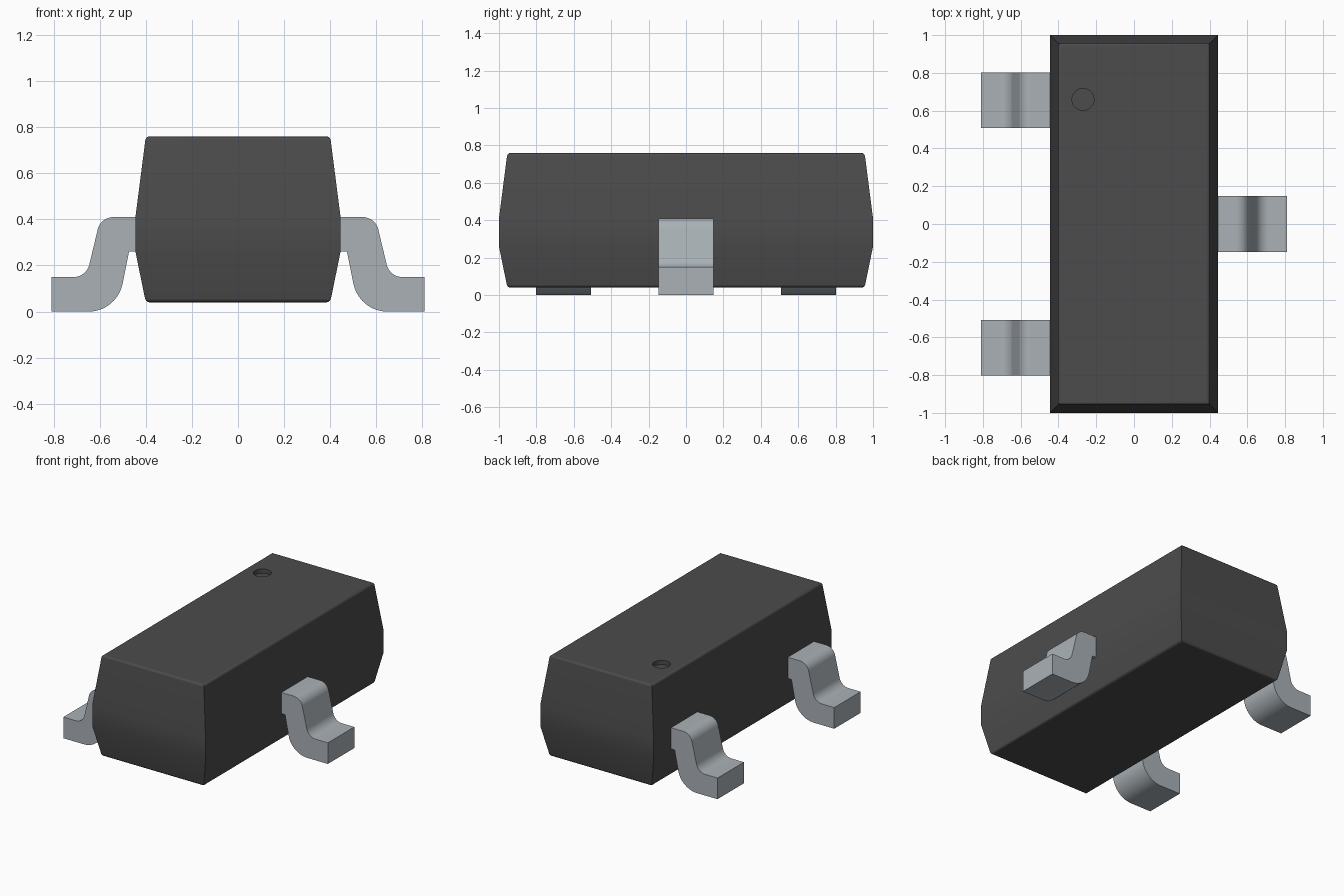
import bpy, bmesh, math
from mathutils import Vector

cube = bpy.data.objects.get("Cube")
if cube:
    bpy.data.objects.remove(cube, do_unlink=True)


def material(name, rgb, roughness, metallic=0.0):
    m = bpy.data.materials.new(name)
    m.use_nodes = True
    m.diffuse_color = (*rgb, 1)
    bsdf = m.node_tree.nodes["Principled BSDF"]
    bsdf.inputs["Base Color"].default_value = (*rgb, 1)
    bsdf.inputs["Roughness"].default_value = roughness
    bsdf.inputs["Metallic"].default_value = metallic
    return m


def make_object(name, bm, mat):
    bmesh.ops.recalc_face_normals(bm, faces=bm.faces)
    mesh = bpy.data.meshes.new(name)
    bm.to_mesh(mesh)
    bm.free()
    obj = bpy.data.objects.new(name, mesh)
    bpy.context.collection.objects.link(obj)
    mesh.materials.append(mat)
    return obj


def activate(obj):
    bpy.ops.object.select_all(action='DESELECT')
    obj.select_set(True)
    bpy.context.view_layer.objects.active = obj


def smooth(obj):
    activate(obj)
    bpy.ops.object.shade_smooth_by_angle(angle=math.radians(35))
    obj.modifiers.new("Weighted normals", 'WEIGHTED_NORMAL').keep_sharp = True


plastic = material("Dark grey plastic", (0.072, 0.072, 0.072), 0.7)
metal = material("Silver grey metal", (0.40, 0.44, 0.47), 0.5)

# Body: stacked rectangles (half x, half y, z), tapering above and below the middle band
RINGS = [(0.40, 0.955, 0.04), (0.445, 1.0, 0.26), (0.445, 1.0, 0.41), (0.40, 0.955, 0.76)]
bm = bmesh.new()
loops = [[bm.verts.new((sx * hx, sy * hy, z)) for sx, sy in ((-1, -1), (1, -1), (1, 1), (-1, 1))]
         for hx, hy, z in RINGS]
for low, high in zip(loops, loops[1:]):
    for i in range(4):
        j = (i + 1) % 4
        bm.faces.new((low[i], low[j], high[j], high[i]))
caps = [bm.faces.new(loops[0][::-1]), bm.faces.new(loops[-1])]
# Rounded rims at the top and bottom
rim = [e for f in caps for e in f.edges]
bmesh.ops.bevel(bm, geom=rim, offset=0.016, segments=3, profile=0.5, affect='EDGES')
body = make_object("body", bm, plastic)

# Round orientation recess in the top
bm = bmesh.new()
bmesh.ops.create_cone(bm, cap_ends=True, segments=40, radius1=0.058, radius2=0.058, depth=0.2)
bmesh.ops.translate(bm, verts=bm.verts, vec=(-0.27, 0.66, 0.83))
cutter = make_object("recess_cutter", bm, plastic)
cutter.hide_render = True
cut = body.modifiers.new("Recess", 'BOOLEAN')
cut.operation = 'DIFFERENCE'
cut.solver = 'EXACT'
cut.object = cutter
activate(body)
bpy.ops.object.modifier_apply(modifier=cut.name)
bpy.data.objects.remove(cutter, do_unlink=True)
smooth(body)


def fillet(points, steps=10):
    """Round each (x, z, radius) corner of a closed outline with a circular arc."""
    out = []
    for k, (x, z, r) in enumerate(points):
        p = Vector((x, z))
        if r == 0:
            out.append(p)
            continue
        a = (Vector(points[k - 1][:2]) - p).normalized()
        b = (Vector(points[(k + 1) % len(points)][:2]) - p).normalized()
        half = a.angle(b) / 2
        centre = p + (a + b).normalized() * (r / math.sin(half))
        start = p + a * (r / math.tan(half)) - centre
        end = p + b * (r / math.tan(half)) - centre
        sweep = math.pi - 2 * half
        for i in range(steps + 1):
            t = i / steps
            out.append(centre + (start * math.sin((1 - t) * sweep)
                                 + end * math.sin(t * sweep)) / math.sin(sweep))
    return out


# Gull-wing lead outline: x, z, corner radius
LEAD = [(0.43, 0.41, 0), (0.596, 0.41, 0.07), (0.658, 0.15, 0.07), (0.81, 0.15, 0),
        (0.81, 0, 0), (0.525, 0, 0.15), (0.473, 0.26, 0), (0.43, 0.26, 0)]
HALF_WIDTH = 0.148


def lead(name, side, y):
    bm = bmesh.new()
    outline = fillet(LEAD)
    near, far = [[bm.verts.new((side * p.x, y + s * HALF_WIDTH, p.y)) for p in outline]
                 for s in (-1, 1)]
    bm.faces.new(near)
    bm.faces.new(far)
    for i in range(len(outline)):
        j = (i + 1) % len(outline)
        bm.faces.new((near[i], near[j], far[j], far[i]))
    smooth(make_object(name, bm, metal))


lead("left_lead", 1, 0)
lead("right_front_lead", -1, -0.655)
lead("right_back_lead", -1, 0.655)
